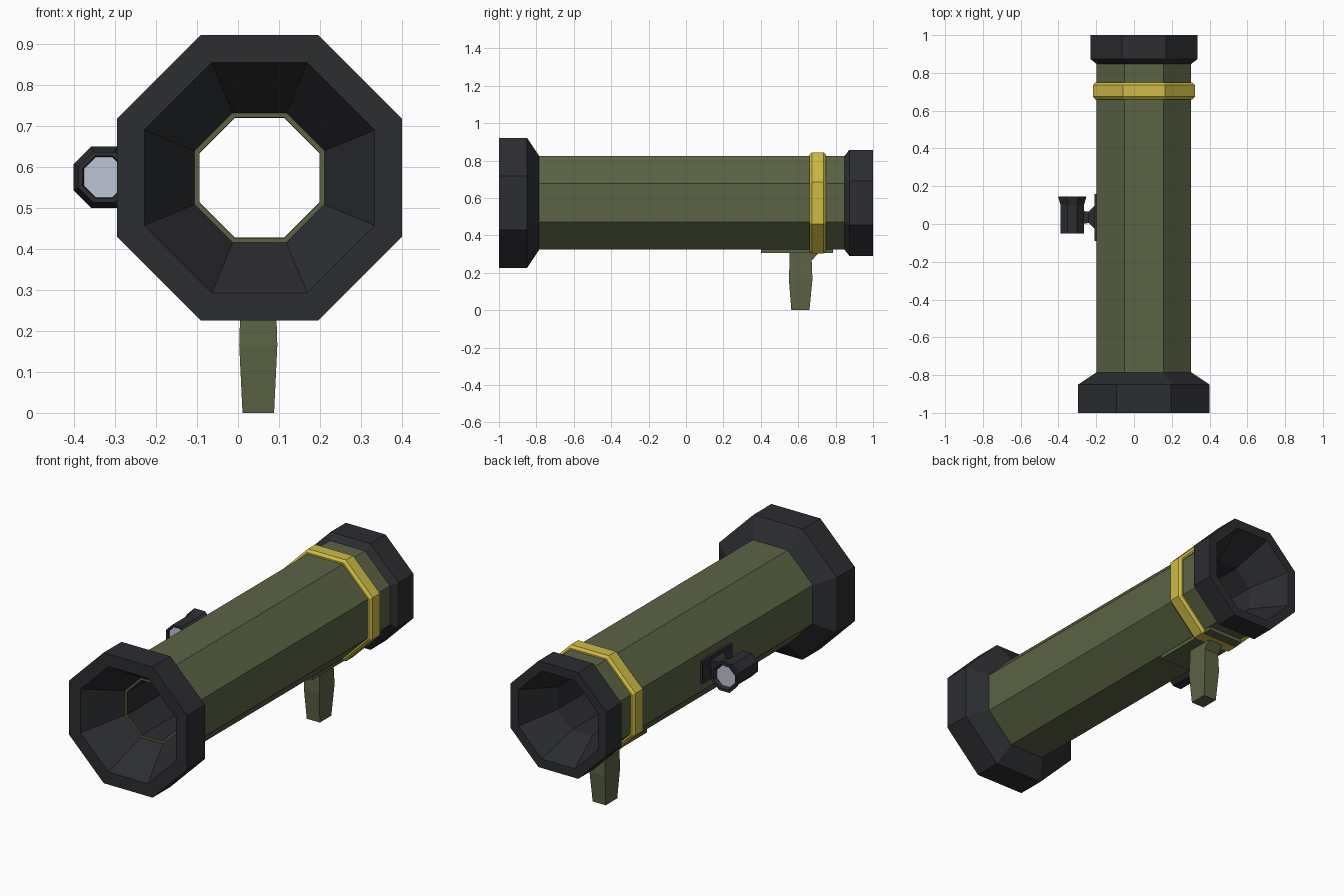
import bpy, bmesh, math
from mathutils import Vector

if "Cube" in bpy.data.objects:
    bpy.data.objects.remove(bpy.data.objects["Cube"])

CX, CZ = 0.0525, 0.574          # axis of the main tube
SX, SZ = -0.327, 0.575          # axis of the sight


def material(name, rgb):
    m = bpy.data.materials.new(name)
    m.diffuse_color = (*rgb, 1)
    m.use_nodes = True
    m.node_tree.nodes["Principled BSDF"].inputs["Base Color"].default_value = m.diffuse_color
    return m


OLIVE = material("olive", (0.105, 0.125, 0.06))
DARK = material("charcoal", (0.025, 0.026, 0.03))
YELLOW = material("yellow", (0.62, 0.5, 0.06))
GLASS = material("glass", (0.52, 0.56, 0.68))


def make(name, rings, mat, loop=False, caps=False):
    """Skin a list of equal-length rings; optionally join last to first or cap."""
    bm = bmesh.new()
    vs = [[bm.verts.new(p) for p in r] for r in rings]
    n = len(vs[0])
    pairs = list(zip(vs, vs[1:])) + ([(vs[-1], vs[0])] if loop else [])
    for a, b in pairs:
        for i in range(n):
            j = (i + 1) % n
            bm.faces.new((a[i], a[j], b[j], b[i]))
    if caps:
        bm.faces.new(vs[0][::-1])
        bm.faces.new(vs[-1])
    bmesh.ops.recalc_face_normals(bm, faces=bm.faces)
    me = bpy.data.meshes.new(name)
    bm.to_mesh(me)
    bm.free()
    me.materials.append(mat)
    ob = bpy.data.objects.new(name, me)
    bpy.context.collection.objects.link(ob)
    return ob


def octagon(cx, cz, y, half):
    """Flat-topped octagon around the y axis, half = centre to flat."""
    r = half / math.cos(math.pi / 8)
    return [Vector((cx + r * math.cos(a), y, cz + r * math.sin(a)))
            for a in (math.pi * (2 * k + 1) / 8 for k in range(8))]


def lathe(name, profile, mat, cx=CX, cz=CZ, **kw):
    return make(name, [octagon(cx, cz, y, h) for y, h in profile], mat, **kw)


def rect_z(x0, x1, y0, y1, z):
    return [(x0, y0, z), (x1, y0, z), (x1, y1, z), (x0, y1, z)]


def rect_x(x, y0, y1, z0, z1):
    return [(x, y0, z0), (x, y1, z0), (x, y1, z1), (x, y0, z1)]


# main tube with bore
lathe("tube", [(-0.80, 0.25), (0.87, 0.25), (0.80, 0.147), (-0.80, 0.147)], OLIVE, loop=True)
bore = lathe("bore_liner", [(-0.80, 0.146), (0.80, 0.146)], DARK)
bore.data.flip_normals()

# flared end pieces with funnel mouths
lathe("rear_bell", [(-1, 0.281), (-1, 0.348), (-0.85, 0.348), (-0.785, 0.25),
                    (-0.78, 0.146)], DARK, loop=True)
lathe("muzzle_ring", [(1, 0.235), (1, 0.283), (0.873, 0.283), (0.847, 0.25),
                      (0.80, 0.146)], DARK, loop=True)

# yellow band
lathe("band", [(0.66, 0.245), (0.66, 0.258), (0.674, 0.27), (0.735, 0.27),
               (0.748, 0.258), (0.748, 0.245)], YELLOW, loop=True)

# grip with mounting plate
make("grip_plate", [rect_z(-0.05, 0.155, 0.40, 0.785, 0.305),
                    rect_z(-0.05, 0.155, 0.40, 0.785, 0.327)], OLIVE, caps=True)
make("grip", [rect_z(0.011, 0.088, 0.563, 0.66, 0),
              rect_z(0.003, 0.096, 0.55, 0.676, 0.165),
              rect_z(0.006, 0.093, 0.554, 0.672, 0.265),
              rect_z(0.006, 0.093, 0.554, 0.712, 0.31)], OLIVE, caps=True)

# sight body, hollow at both ends, with a lens in each end
lathe("sight_body", [(-0.035, 0.048), (-0.05, 0.052), (-0.05, 0.062), (0.10, 0.062),
                     (0.145, 0.075), (0.145, 0.062), (0.125, 0.05)],
      DARK, SX, SZ, loop=True)
lathe("sight_lenses", [(-0.04, 0.05), (0.13, 0.053)], GLASS, SX, SZ, caps=True)

# sight mount: plate on the tube and tapered bracket
make("sight_plate", [rect_x(-0.21, -0.09, 0.16, 0.515, 0.635),
                     rect_x(-0.19, -0.09, 0.16, 0.515, 0.635)], DARK, caps=True)
make("sight_bracket", [rect_x(-0.28, 0.0, 0.07, 0.545, 0.605),
                       rect_x(-0.24, 0.005, 0.065, 0.55, 0.60),
                       rect_x(-0.205, -0.03, 0.10, 0.53, 0.62)], DARK, caps=True)
